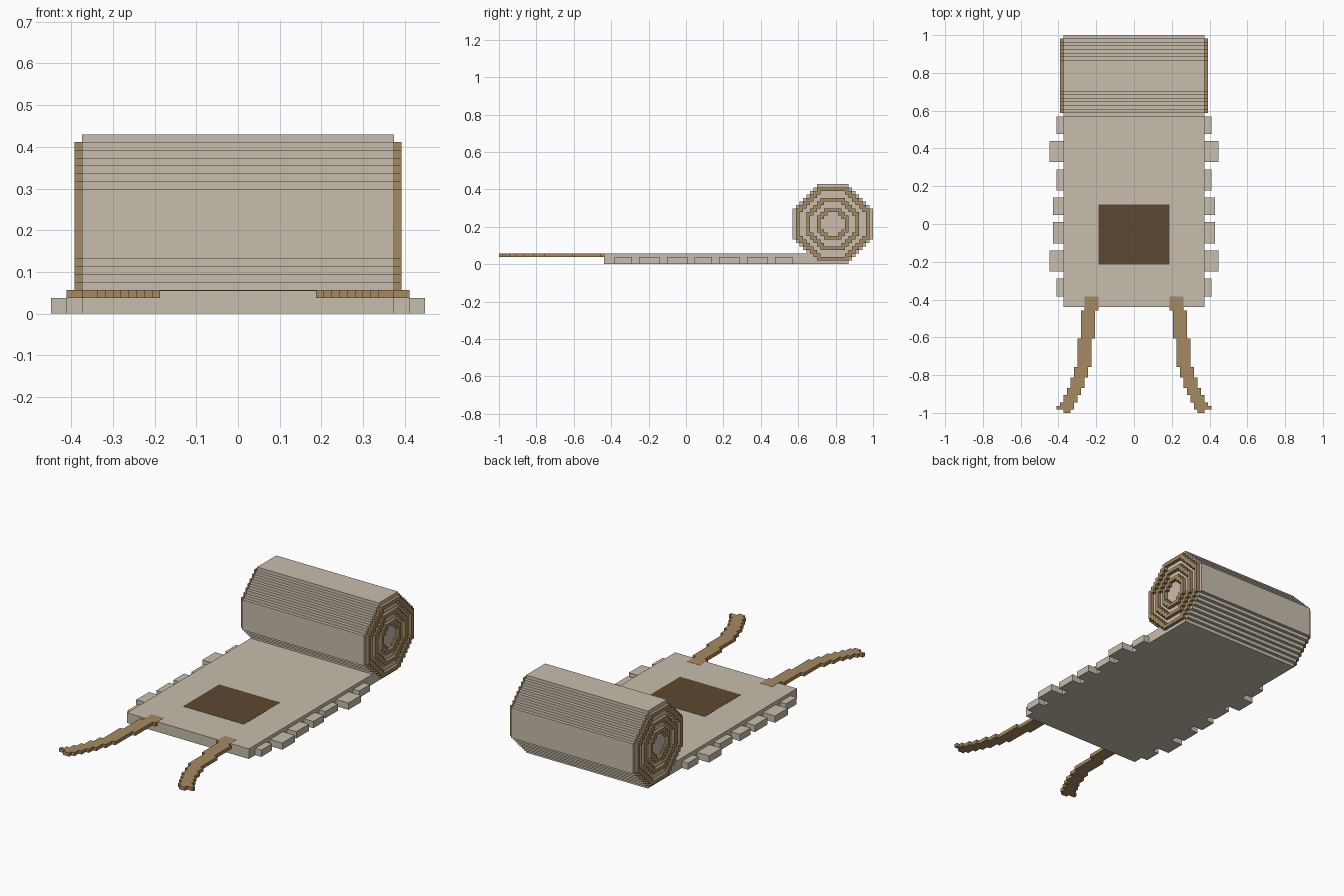
import bpy
import bmesh
from mathutils import Vector

V = 2 / 107          # one block of the grid
ROLL_Y, ROLL_Z = 95.5, 11.5   # roll centre in blocks, y counted from the front tip

if "Cube" in bpy.data.objects:
    bpy.data.objects.remove(bpy.data.objects["Cube"])


def material(name, rgb):
    colour = [(c / 255) ** 2.2 for c in rgb] + [1]
    mat = bpy.data.materials.new(name)
    mat.use_nodes = True
    mat.diffuse_color = colour
    mat.node_tree.nodes["Principled BSDF"].inputs["Base Color"].default_value = colour
    return mat


wool = material("pale wool", (198, 188, 171))
leather = material("tan leather", (165, 136, 97))
dark = material("dark brown", (94, 73, 52))


def finish(name, bm, mat):
    bmesh.ops.recalc_face_normals(bm, faces=bm.faces)
    mesh = bpy.data.meshes.new(name)
    bm.to_mesh(mesh)
    bm.free()
    mesh.materials.append(mat)
    bpy.context.collection.objects.link(bpy.data.objects.new(name, mesh))


def point(x, y, z):
    return Vector((x * V, y * V - 1, z * V))


def boxes(name, spans, mat):
    """Boxes given as (x0, x1, y0, y1, z0, z1) in blocks."""
    bm = bmesh.new()
    for x0, x1, y0, y1, z0, z1 in spans:
        lo, hi = point(x0, y0, z0), point(x1, y1, z1)
        made = bmesh.ops.create_cube(bm, size=1)["verts"]
        bmesh.ops.scale(bm, vec=hi - lo, verts=made)
        bmesh.ops.translate(bm, vec=(lo + hi) / 2, verts=made)
    finish(name, bm, mat)


def octagon(radius, corner):
    r = range(-radius, radius + 1)
    return {(a, b) for a in r for b in r if abs(a) + abs(b) <= corner}


def extrude_cells(name, cells, x0, x1, mat):
    """Stepped slab: a set of roll cells pushed from x0 to x1."""
    bm = bmesh.new()
    for a, b in sorted(cells):
        y, z = a + ROLL_Y, b + ROLL_Z
        corners = [(-.5, -.5), (.5, -.5), (.5, .5), (-.5, .5)]
        bm.faces.new([bm.verts.new(point(x0, y + i, z + j)) for i, j in corners])
    bmesh.ops.remove_doubles(bm, verts=bm.verts, dist=V / 10)
    grown = bmesh.ops.extrude_face_region(bm, geom=bm.faces[:], use_keep_orig=True)
    moved = [g for g in grown["geom"] if isinstance(g, bmesh.types.BMVert)]
    bmesh.ops.translate(bm, vec=((x1 - x0) * V, 0, 0), verts=moved)
    finish(name, bm, mat)


# Flat mat and rolled end
boxes("mat", [(-20, 20, 30, 99, 0, 3)], wool)
extrude_cells("roll", octagon(11, 15), -20, 20, wool)

# Coil lines on both ends of the roll: radius and corner limit of each ring
for number, (radius, corner) in enumerate([(10, 14), (7, 10), (4, 6)], 1):
    ring = octagon(radius, corner) - octagon(radius - 1, corner - 2)
    extrude_cells(f"left_coil_{number}", ring, 20, 21, leather)
    extrude_cells(f"right_coil_{number}", ring, -21, -20, leather)

# Wool tufts along the sides: y start, y end, length
tufts = [(33, 38, 2), (40, 46, 4), (48, 54, 3), (56, 61, 3),
         (63, 69, 2), (71, 77, 4), (79, 84, 2)]
boxes("left_tufts", [(20, 20 + n, a, b, 0, 2) for a, b, n in tufts], wool)
boxes("right_tufts", [(-20 - n, -20, a, b, 0, 2) for a, b, n in tufts], wool)

# Patch, as a thin plate on the mat
boxes("patch", [(-10, 10, 42, 59, 2.9, 3.05)], dark)

# Ties, stepping outward to the tip: x inner, x outer, y start, y end
ties = [(10, 14, 29, 33), (11, 15, 21, 29), (12, 16, 13, 21), (13, 17, 10, 13),
        (14, 18, 7, 10), (15, 19, 5, 7), (16, 20, 3, 5), (17, 21, 2, 3),
        (17, 22, 1, 2), (18, 20, 0, 1)]
boxes("left_tie", [(i, o, a, b, 2, 3.05) for i, o, a, b in ties], leather)
boxes("right_tie", [(-o, -i, a, b, 2, 3.05) for i, o, a, b in ties], leather)
